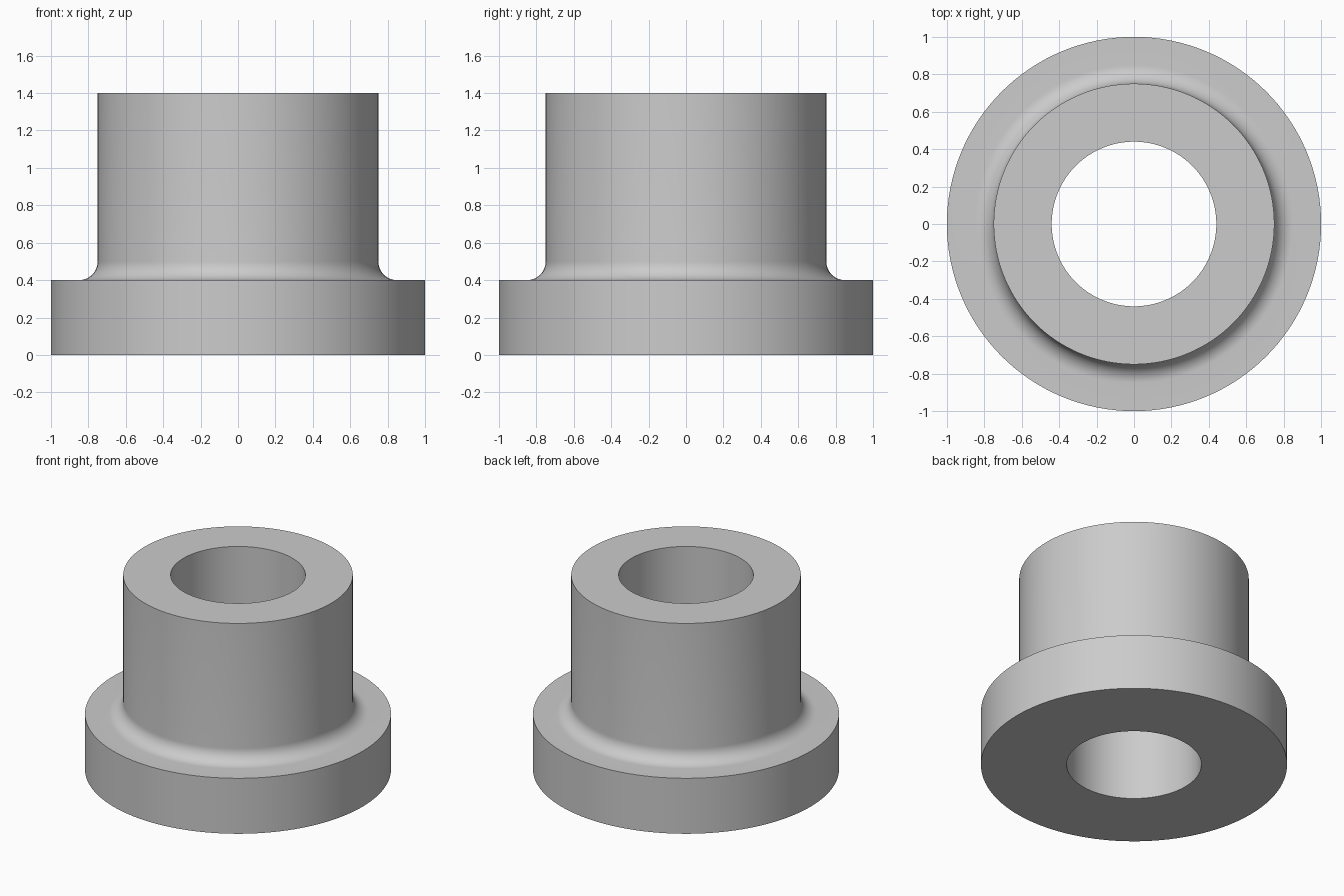
import bpy
import bmesh
from math import sin, cos, pi, radians

default = bpy.data.objects.get("Cube")
if default:
    bpy.data.objects.remove(default, do_unlink=True)

SEGMENTS = 128
BORE, BARREL, FLANGE = 0.44, 0.75, 1.0
FLANGE_TOP, TOP = 0.4, 1.4
FILLET, FILLET_STEPS = 0.1, 12

# Plain grey material
grey = bpy.data.materials.new("light grey")
grey.use_nodes = True
colour = (0.6, 0.6, 0.6, 1)
grey.diffuse_color = colour
grey.node_tree.nodes["Principled BSDF"].inputs["Base Color"].default_value = colour

# Closed cross-section: bore, flange, concave fillet, barrel
fillet = []
for i in range(FILLET_STEPS + 1):
    a = pi / 2 * i / FILLET_STEPS
    fillet.append((BARREL + FILLET * (1 - sin(a)), FLANGE_TOP + FILLET * (1 - cos(a))))
profile = [(BORE, 0), (FLANGE, 0), (FLANGE, FLANGE_TOP), *fillet, (BARREL, TOP), (BORE, TOP)]

# Sweep the section around the vertical axis
bm = bmesh.new()
rings = []
for s in range(SEGMENTS):
    t = 2 * pi * s / SEGMENTS
    rings.append([bm.verts.new((r * cos(t), r * sin(t), z)) for r, z in profile])
for s, ring in enumerate(rings):
    following = rings[(s + 1) % SEGMENTS]
    for i in range(len(profile)):
        j = (i + 1) % len(profile)
        bm.faces.new((ring[i], following[i], following[j], ring[j]))
bmesh.ops.recalc_face_normals(bm, faces=bm.faces)

mesh = bpy.data.meshes.new("flanged_bushing")
bm.to_mesh(mesh)
bm.free()
mesh.materials.append(grey)
bushing = bpy.data.objects.new("flanged_bushing", mesh)
bpy.context.collection.objects.link(bushing)

# Smooth walls and fillet, crisp rims
bpy.ops.object.select_all(action="DESELECT")
bushing.select_set(True)
bpy.context.view_layer.objects.active = bushing
bpy.ops.object.shade_smooth_by_angle(angle=radians(30))
